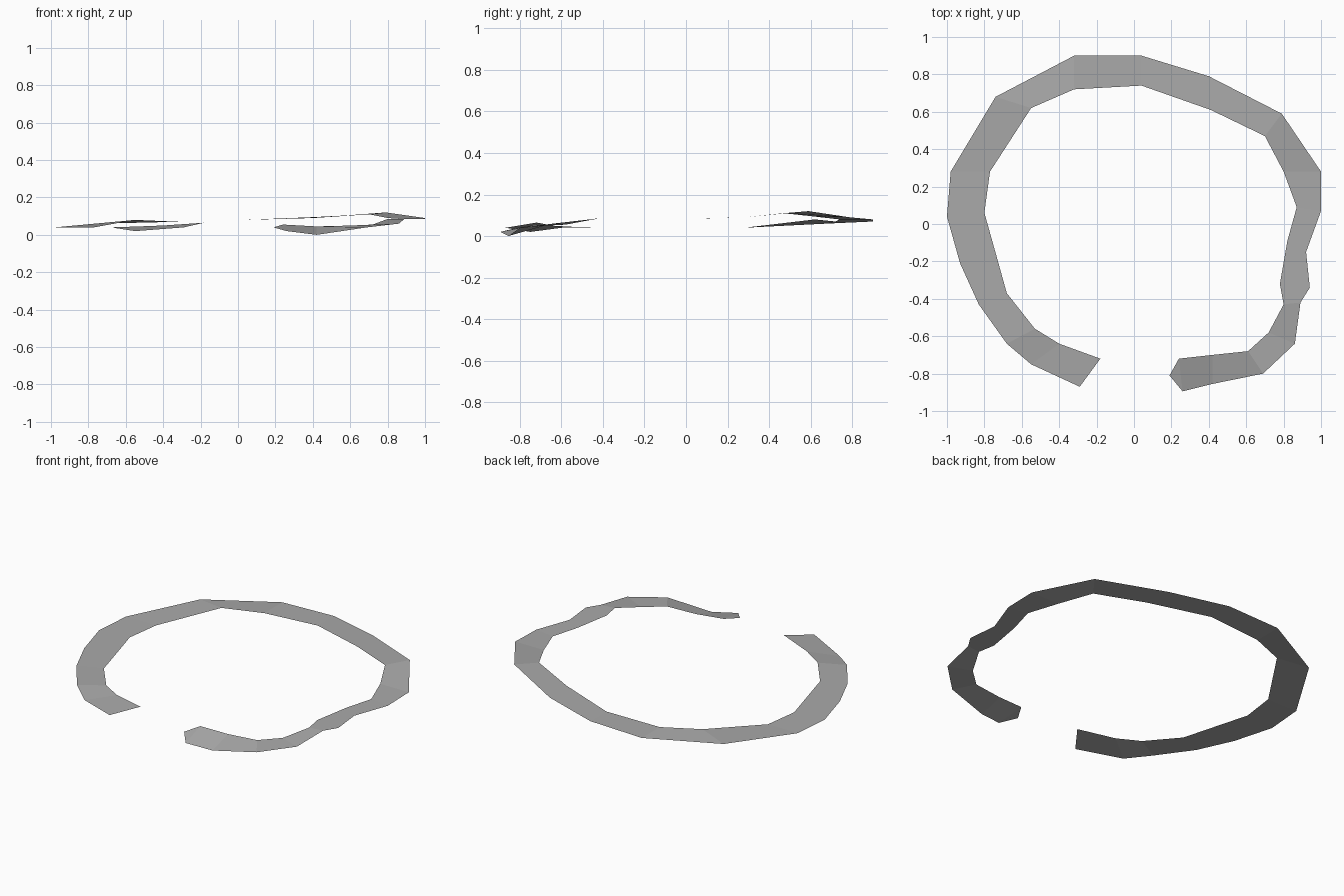
import bpy
import bmesh
from mathutils import Vector

# Remove the default cube
default_cube = bpy.data.objects.get("Cube")
if default_cube:
    bpy.data.objects.remove(default_cube, do_unlink=True)


def make_material(name, color):
    material = bpy.data.materials.new(name)
    material.use_nodes = True
    material.diffuse_color = color
    shader = material.node_tree.nodes["Principled BSDF"]
    shader.inputs["Base Color"].default_value = color
    return material


def to_units(point):
    """Convert a point in hundredths to model units."""
    return Vector(point) / 100


# Outer and inner rim of the open ring, clockwise from the left gap end
outer_rim = [
    (-29, -87, 4), (-55, -75, 2), (-68, -64, 4), (-83, -43, 4), (-93, -21, 4),
    (-100, 4, 4), (-98, 28, 4), (-74, 68, 6), (-32, 90, 7), (4, 90, 8),
    (40, 79, 9), (79, 59, 12), (100, 28, 9), (100, 7, 8.5), (92, -15, 8.5),
    (94, -34, 8.5), (89, -42, 8.5), (86, -64, 6), (69, -80, 4), (42, -85.5, 0),
    (26, -89.5, 2),
]
inner_rim = [
    (-18, -72, 6.5), (-40, -64, 5), (-53, -56, 4.5), (-68, -37, 4), (-73, -19, 4),
    (-80, 6, 4), (-77, 28, 4), (-55, 62, 8), (-32, 72, 7), (4, 74, 8),
    (41, 61, 9.5), (70, 47, 11), (80, 28, 9), (87, 9, 8.5), (82, -9, 8.5),
    (78, -32, 8.5), (80, -43, 8.5), (72, -58, 5.5), (61, -68, 5), (42, -70, 4.5),
    (24, -72, 5.5),
]
end_tip = (19, -81, 4)


def build_ribbon(name, outer, inner, tip, material):
    """Bridge two rims with flat faces and close the last end in a point."""
    bm = bmesh.new()
    outer_verts = [bm.verts.new(to_units(point)) for point in outer]
    inner_verts = [bm.verts.new(to_units(point)) for point in inner]
    tip_vert = bm.verts.new(to_units(tip))

    # Strip of upward-facing segments
    pairs = list(zip(outer_verts, inner_verts))
    for (outer_a, inner_a), (outer_b, inner_b) in zip(pairs, pairs[1:]):
        bm.faces.new((outer_a, inner_a, inner_b, outer_b))

    # Pointed end beside the gap
    bm.faces.new((outer_verts[-1], inner_verts[-1], tip_vert))
    bm.normal_update()

    mesh = bpy.data.meshes.new(name)
    bm.to_mesh(mesh)
    bm.free()
    mesh.materials.append(material)
    ribbon = bpy.data.objects.new(name, mesh)
    bpy.context.collection.objects.link(ribbon)
    return ribbon


# Thin open ring
grey = make_material("plain_grey", (0.4, 0.4, 0.4, 1))
build_ribbon("open_ring_path", outer_rim, inner_rim, end_tip, grey)
